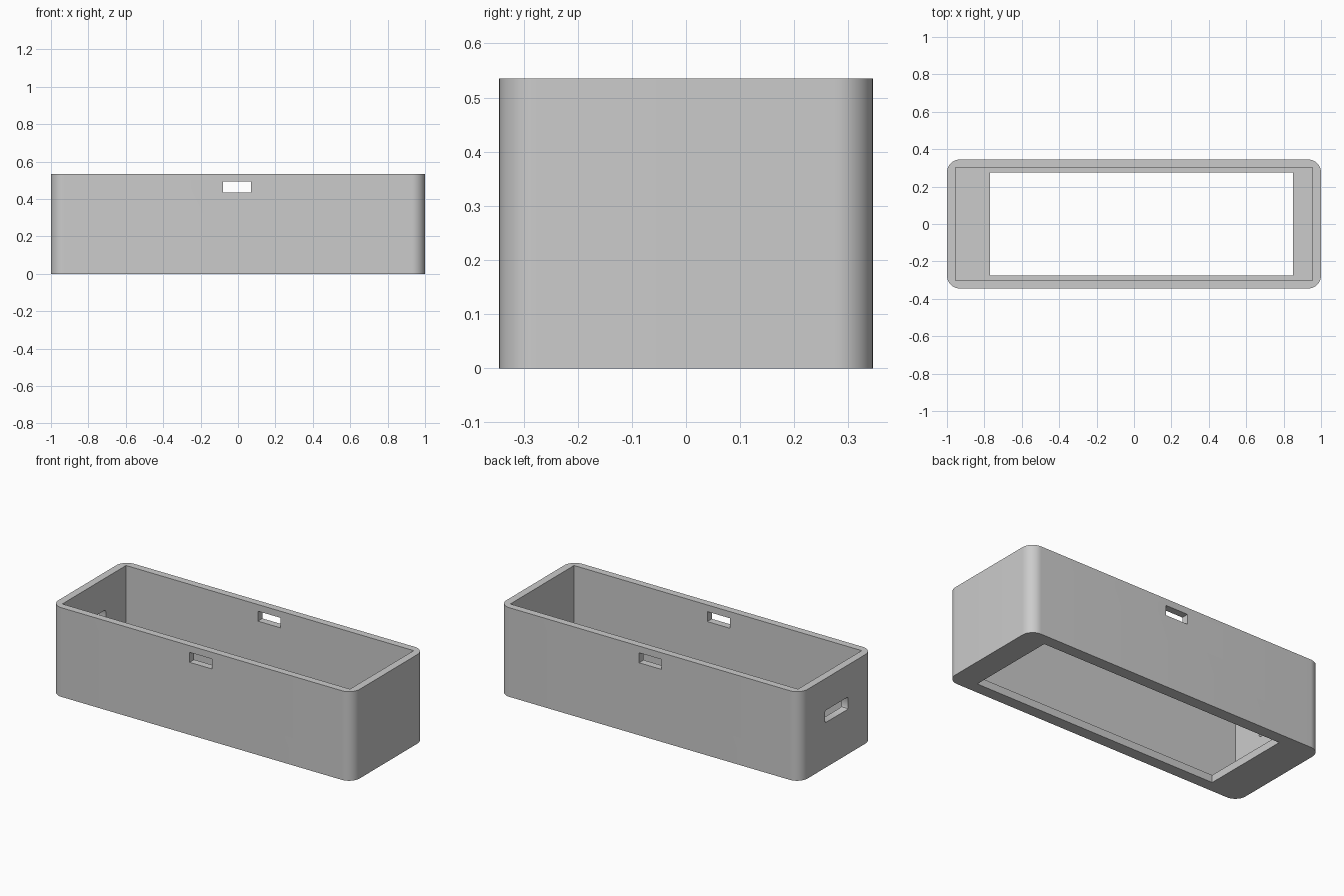
import bpy
import bmesh
from math import radians
from mathutils import Vector

if "Cube" in bpy.data.objects:
    bpy.data.objects.remove(bpy.data.objects["Cube"], do_unlink=True)

HEIGHT = 0.535
FLOOR = 0.045

grey = bpy.data.materials.new("plain grey")
grey.use_nodes = True
grey.diffuse_color = (0.6, 0.6, 0.6, 1)
grey.node_tree.nodes["Principled BSDF"].inputs["Base Color"].default_value = (0.6, 0.6, 0.6, 1)


def box(name, low, high, axis=None, radius=0.0, segments=1):
    """Box between two corners; edges parallel to the given axis may be rounded."""
    low, high = Vector(low), Vector(high)
    bm = bmesh.new()
    bmesh.ops.create_cube(bm, size=1)
    bmesh.ops.scale(bm, vec=high - low, verts=bm.verts)
    bmesh.ops.translate(bm, vec=(low + high) / 2, verts=bm.verts)
    if axis is not None:
        edges = [e for e in bm.edges
                 if abs((e.verts[0].co - e.verts[1].co).normalized()[axis]) > 0.9]
        bmesh.ops.bevel(bm, geom=edges, offset=radius, segments=segments,
                        profile=0.5, affect='EDGES')
    mesh = bpy.data.meshes.new(name)
    bm.to_mesh(mesh)
    bm.free()
    mesh.materials.append(grey)
    obj = bpy.data.objects.new(name, mesh)
    bpy.context.collection.objects.link(obj)
    return obj


def cut(target, cutter):
    """Subtract the cutter from the target, then discard it."""
    cutter.hide_render = True
    mod = target.modifiers.new("cut", 'BOOLEAN')
    mod.operation = 'DIFFERENCE'
    mod.solver = 'EXACT'
    mod.object = cutter
    bpy.context.view_layer.objects.active = target
    bpy.ops.object.modifier_apply(modifier=mod.name)
    bpy.data.objects.remove(cutter, do_unlink=True)


# Outer shell with rounded upright corners
case = box("case_shell", (-1, -0.345, 0), (1, 0.345, HEIGHT), axis=2, radius=0.07, segments=14)

# Square-cornered cavity, open at the top
cut(case, box("cavity", (-0.955, -0.302, FLOOR), (0.955, 0.302, 1)))

# Off-centre window through the floor
cut(case, box("floor_window", (-0.77, -0.275, -0.5), (0.85, 0.275, 0.2)))

# Slot passing through the front and back walls near the rim
cut(case, box("long_wall_slot", (-0.08, -0.6, 0.435), (0.07, 0.6, 0.495)))

# Connector slot through the right end wall only
cut(case, box("end_wall_slot", (-1.2, -0.11, 0.27), (-0.8, 0.11, 0.343),
              axis=0, radius=0.012, segments=2))

# Smooth corners, crisp edges elsewhere
bpy.ops.object.select_all(action='DESELECT')
case.select_set(True)
bpy.context.view_layer.objects.active = case
bpy.ops.object.shade_smooth_by_angle(angle=radians(30))
